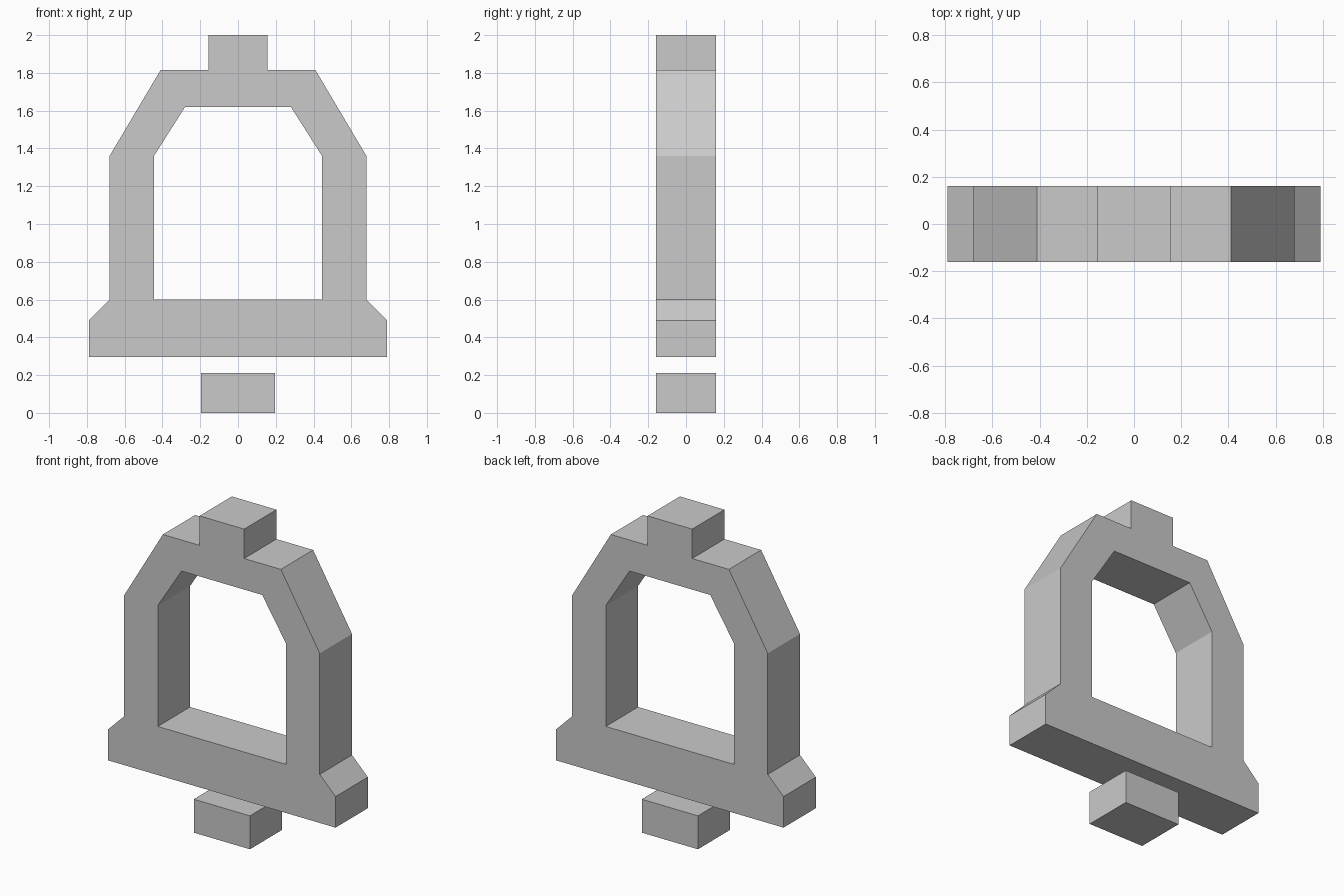
import bpy
import bmesh
from mathutils import Vector

HALF_DEPTH = 0.16

default_cube = bpy.data.objects.get("Cube")
if default_cube:
    bpy.data.objects.remove(default_cube, do_unlink=True)

# Single flat grey
grey = bpy.data.materials.new("plain_grey")
grey.use_nodes = True
colour = (0.59, 0.59, 0.59, 1.0)
grey.diffuse_color = colour
grey.node_tree.nodes["Principled BSDF"].inputs["Base Color"].default_value = colour


def symmetric_slab(name, half_profile):
    """Mirror a half outline (x, z) across x = 0 and extrude it through y."""
    bm = bmesh.new()
    for side in (1, -1):
        bm.faces.new([bm.verts.new((side * x, -HALF_DEPTH, z)) for x, z in half_profile])
    bmesh.ops.remove_doubles(bm, verts=bm.verts[:], dist=0.0001)
    bmesh.ops.recalc_face_normals(bm, faces=bm.faces[:])
    result = bmesh.ops.extrude_face_region(bm, geom=bm.faces[:], use_keep_orig=True)
    moved = [g for g in result["geom"] if isinstance(g, bmesh.types.BMVert)]
    bmesh.ops.translate(bm, verts=moved, vec=Vector((0, 2 * HALF_DEPTH, 0)))
    bmesh.ops.recalc_face_normals(bm, faces=bm.faces[:])
    mesh = bpy.data.meshes.new(name)
    bm.to_mesh(mesh)
    bm.free()
    mesh.materials.append(grey)
    obj = bpy.data.objects.new(name, mesh)
    bpy.context.collection.objects.link(obj)
    return obj


# Bell frame: outer edge going up, then inner opening going down
outer_edge = [(0, 0.295), (0.79, 0.295), (0.79, 0.49), (0.68, 0.6),
              (0.68, 1.36), (0.41, 1.815), (0.155, 1.815), (0.155, 2), (0, 2)]
opening = [(0, 1.62), (0.28, 1.62), (0.445, 1.36), (0.445, 0.6), (0, 0.6)]
symmetric_slab("bell_frame", outer_edge + opening)

# Separate clapper block underneath
symmetric_slab("clapper", [(0, 0), (0.195, 0), (0.195, 0.21), (0, 0.21)])
